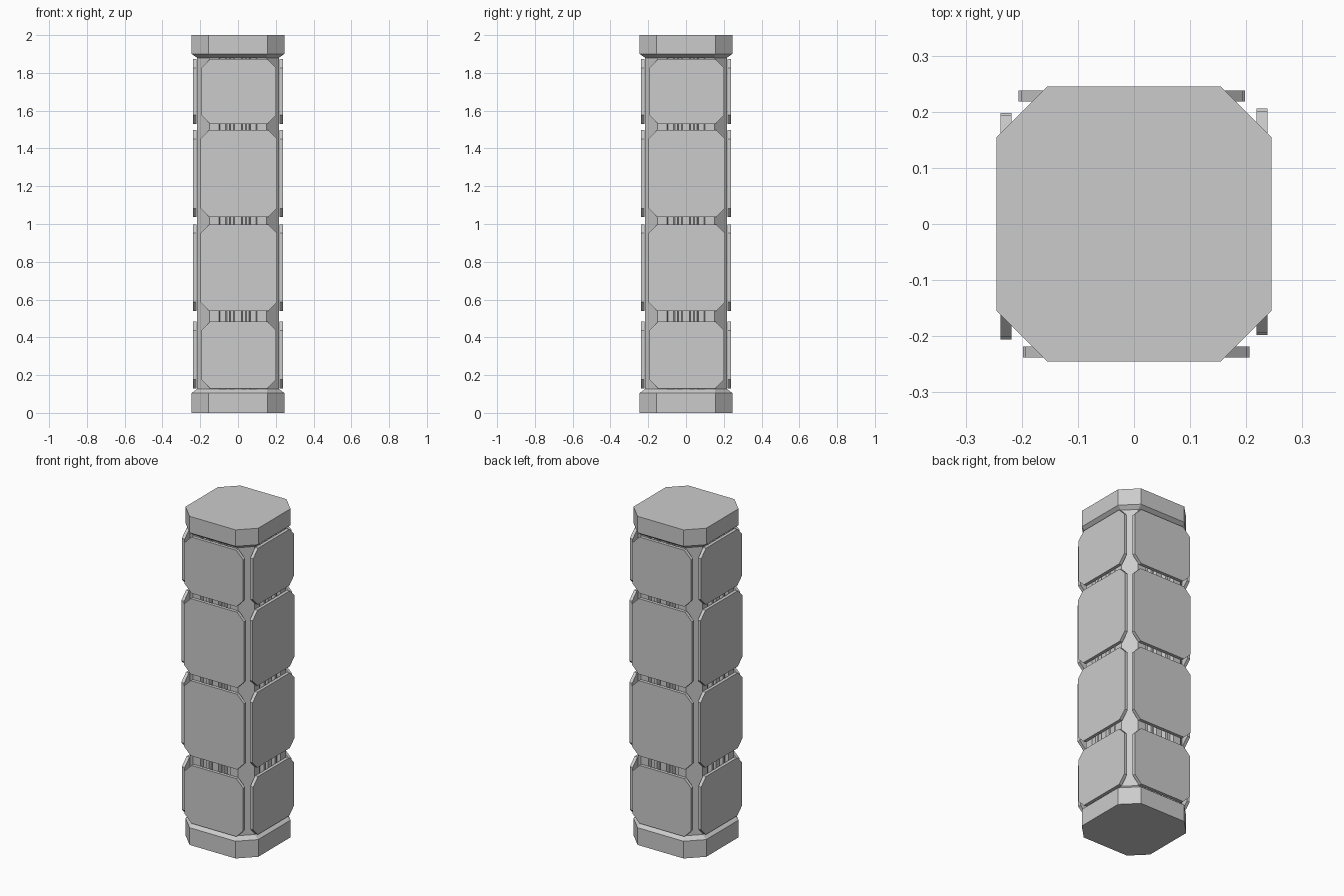
import bpy, bmesh
from math import pi
from mathutils import Matrix

if "Cube" in bpy.data.objects:
    bpy.data.objects.remove(bpy.data.objects["Cube"])


def octagon(h, c):
    """Square of half width h with corners cut back to c."""
    return [(c, -h), (h, -c), (h, c), (c, h), (-c, h), (-h, c), (-h, -c), (-c, -h)]


def loft(name, sections):
    """Solid through stacked outlines: [(outline, z), ...]."""
    bm = bmesh.new()
    rings = [[bm.verts.new((x, y, z)) for x, y in pts] for pts, z in sections]
    n = len(rings[0])
    for a, b in zip(rings, rings[1:]):
        for i in range(n):
            j = (i + 1) % n
            bm.faces.new((a[i], a[j], b[j], b[i]))
    bm.faces.new(rings[0][::-1])
    bm.faces.new(rings[-1])
    bmesh.ops.recalc_face_normals(bm, faces=bm.faces)
    me = bpy.data.meshes.new(name)
    bm.to_mesh(me)
    bm.free()
    ob = bpy.data.objects.new(name, me)
    bpy.context.collection.objects.link(ob)
    return ob


# Base and capital: octagonal blocks tapering into the shaft
wide, neck = octagon(0.245, 0.155), octagon(0.217, 0.152)
loft("base", [(wide, 0), (wide, 0.105), (neck, 0.127)])
loft("capital", [(neck, 1.88), (wide, 1.9), (wide, 2.0)])

# Shaft: cut-corner column with vertical grooves down each face
R, DEPTH = 0.217, 0.022
side = [(-0.152, -R)]
for cx in (-0.08, -0.032, 0.032, 0.08):
    w = 0.021 if abs(cx) > 0.05 else 0.013
    side += [(cx - w, -R), (cx - w + 0.006, -R + DEPTH),
             (cx + w - 0.006, -R + DEPTH), (cx + w, -R)]
side.append((0.152, -R))
outline = []
for k in range(4):
    for x, y in side:
        for _ in range(k):
            x, y = -y, x
        outline.append((x, y))
loft("shaft", [(outline, 0.12), (outline, 1.89)])

# Armour panels: four cut-corner plates per face, slightly off centre
tiers = [(0.13, 0.483, 0.197), (0.54, 0.998, 0.202),
         (1.037, 1.497, 0.202), (1.53, 1.873, 0.197)]
CUT = 0.046
for t, (z0, z1, w) in enumerate(tiers):
    h = (z1 - z0) / 2
    plate = [(-w, CUT - h), (CUT - w, -h), (w - CUT, -h), (w, CUT - h),
             (w, h - CUT), (w - CUT, h), (CUT - w, h), (-w, h - CUT)]
    for k, face in enumerate(("front", "right", "back", "left")):
        ob = loft(f"{face}_panel_{t + 1}", [(plate, 0), (plate, 0.019)])
        ob.matrix_world = (Matrix.Rotation(k * pi / 2, 4, 'Z')
                           @ Matrix.Translation((0.004, -0.2185, (z0 + z1) / 2))
                           @ Matrix.Rotation(pi / 2, 4, 'X'))
